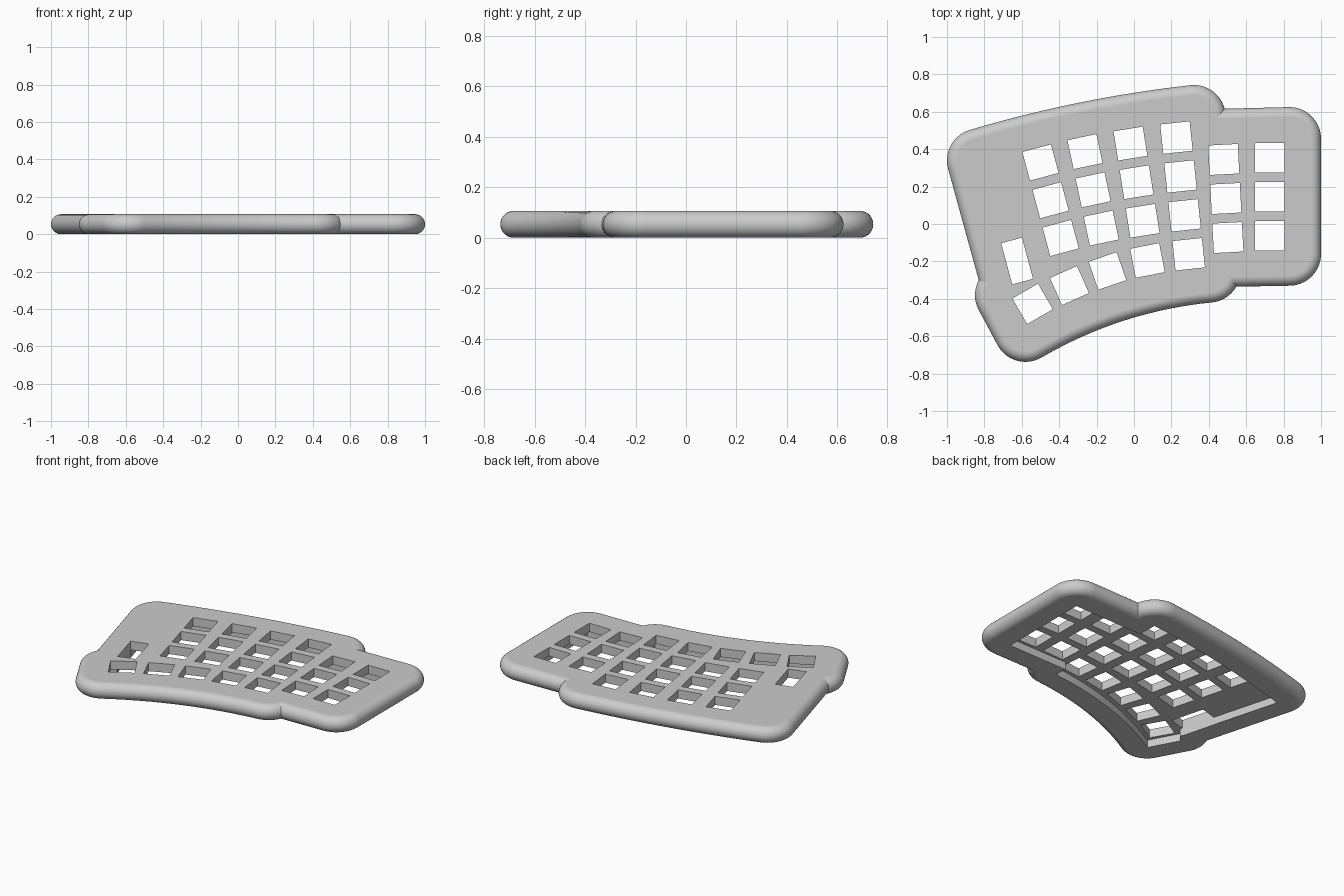
import bpy, bmesh
from math import sin, cos, pi, atan2, radians, sqrt
from mathutils import Vector, Matrix

if "Cube" in bpy.data.objects:
    bpy.data.objects.remove(bpy.data.objects["Cube"])

HEIGHT = 0.107      # full thickness of the case
RIM = 0.17          # rim width around the recess
RECESS = 0.05       # depth of the underside recess
KEY = 0.158         # switch opening
PITCH = 0.209       # switch spacing

grey = bpy.data.materials.new("case_grey")
grey.use_nodes = True
colour = (0.6, 0.6, 0.6, 1)
grey.diffuse_color = colour
grey.node_tree.nodes["Principled BSDF"].inputs["Base Color"].default_value = colour


def make_object(name, bm):
    bmesh.ops.recalc_face_normals(bm, faces=bm.faces)
    mesh = bpy.data.meshes.new(name)
    bm.to_mesh(mesh)
    bm.free()
    obj = bpy.data.objects.new(name, mesh)
    bpy.context.collection.objects.link(obj)
    mesh.materials.append(grey)
    return obj


def bowed(a, b, sag, n):
    """Points between a and b, bowed to the right of travel by sag."""
    a, b = Vector(a), Vector(b)
    side = normal(a, b)
    return [("bend", a.lerp(b, i / n) + side * 4 * sag * i / n * (1 - i / n))
            for i in range(1, n)]


def normal(a, b):
    d = (b - a).normalized()
    return Vector((d.y, -d.x))


# Plan of the recess, counter-clockwise, with the kind of each corner
top_right, top_left = (0.32, 0.573), (-0.83, 0.34)
thumb_end, low_right = (-0.58, -0.567), (0.40, -0.25)
plan = [("round", (0.83, -0.16)), ("round", (0.83, 0.455)),
        ("notch_in", (0.325, 0.442)), ("round", top_right),
        *bowed(top_right, top_left, 0.026, 12),
        ("round", top_left), ("notch_in", (-0.643, -0.34)),
        ("round", (-0.68, -0.38)), ("round", thumb_end),
        *bowed(thumb_end, low_right, -0.056, 16),
        ("round", low_right), ("notch_out", (0.392, -0.168))]
plan = [(kind, Vector(p)) for kind, p in plan]
count = len(plan)


def notch_point(i, d):
    """Where an offset straight edge meets the round corner next to it."""
    kind, p = plan[i]
    before, after = plan[i - 1][1], plan[(i + 1) % count][1]
    inward = kind == "notch_in"
    a, b, centre = (before, p, after) if inward else (p, after, before)
    start, u = a + normal(a, b) * d, (b - a).normalized()
    t = (centre - start).dot(u)
    gap = (centre - start - u * t).length
    h = sqrt(max(d * d - gap * gap, 0))
    return start + u * (t - h if inward else t + h)


def offset_outline(d, steps=14):
    """Outline grown by d: round outer corners, sharp notches."""
    ring = []
    for i, (kind, p) in enumerate(plan):
        j = (i + 1) % count
        n0, n1 = normal(plan[i - 1][1], p), normal(p, plan[j][1])
        if kind.startswith("notch"):
            ring.append(notch_point(i, d))
        elif kind == "bend":
            m = (n0 + n1).normalized()
            ring.append(p + m * d / m.dot(n0))
        else:
            if plan[i - 1][0] == "notch_in":
                n0 = notch_point(i - 1, d) - p
            if plan[j][0] == "notch_out":
                n1 = notch_point(j, d) - p
            a0 = atan2(n0.y, n0.x)
            sweep = (atan2(n1.y, n1.x) - a0) % (2 * pi)
            for k in range(steps + 1):
                a = a0 + sweep * k / steps
                ring.append(p + Vector((cos(a), sin(a))) * d)
    return ring


def loft(rings):
    """Closed solid through a stack of (outline, z) rings."""
    bm = bmesh.new()
    loops = [[bm.verts.new((p.x, p.y, z)) for p in ring] for ring, z in rings]
    for low, high in zip(loops, loops[1:]):
        for i in range(len(low)):
            j = (i + 1) % len(low)
            bm.faces.new((low[i], low[j], high[j], high[i]))
    bm.faces.new(loops[0][::-1])
    bm.faces.new(loops[-1])
    return bm


# Case body with a fully rounded edge
half = HEIGHT / 2
layers = 14
rings = []
for k in range(layers + 1):
    a = -pi / 2 + pi * k / layers
    rings.append((offset_outline(RIM - half + half * cos(a)), half + half * sin(a)))
case = make_object("keyboard_case", loft(rings))

# Underside recess cutter
flat = [p for kind, p in plan]
recess = make_object("recess_cutter", loft([(flat, -0.1), (flat, RECESS)]))

# Switch openings: columns (x, y of the top key, tilt, keys), then odd keys
columns = [(0.725, 0.355, 0, 3), (0.48, 0.345, 3, 3), (0.227, 0.462, 6, 4),
           (-0.019, 0.43, 9, 3), (-0.262, 0.387, 12, 3), (-0.50, 0.329, 15, 3)]
openings = []
for x, y, tilt, keys in columns:
    a = radians(tilt)
    for k in range(keys):
        openings.append((x + sin(a) * PITCH * k, y - cos(a) * PITCH * k, tilt, KEY, KEY))
for x, y, tilt in [(0.072, -0.195, 11), (-0.142, -0.251, 19),
                   (-0.345, -0.329, 24), (-0.542, -0.427, 30)]:
    openings.append((x, y, tilt, KEY, KEY))
openings.append((-0.625, -0.198, 15, 0.115, 0.228))

bm = bmesh.new()
for x, y, tilt, w, h in openings:
    place = (Matrix.Translation((x, y, half)) @ Matrix.Rotation(radians(tilt), 4, "Z")
             @ Matrix.Diagonal((w, h, 0.4, 1)))
    bmesh.ops.create_cube(bm, size=1, matrix=place)
holes = make_object("switch_opening_cutter", bm)

# Cut the case, then drop the cutters
bpy.context.view_layer.objects.active = case
case.select_set(True)
for cutter in (recess, holes):
    cutter.hide_render = True
    mod = case.modifiers.new(cutter.name, "BOOLEAN")
    mod.operation, mod.solver, mod.object = "DIFFERENCE", "EXACT", cutter
    bpy.ops.object.modifier_apply(modifier=mod.name)
    bpy.data.objects.remove(cutter)

bpy.ops.object.shade_smooth_by_angle(angle=radians(30))
weighted = case.modifiers.new("even_shading", "WEIGHTED_NORMAL")
weighted.keep_sharp = True
